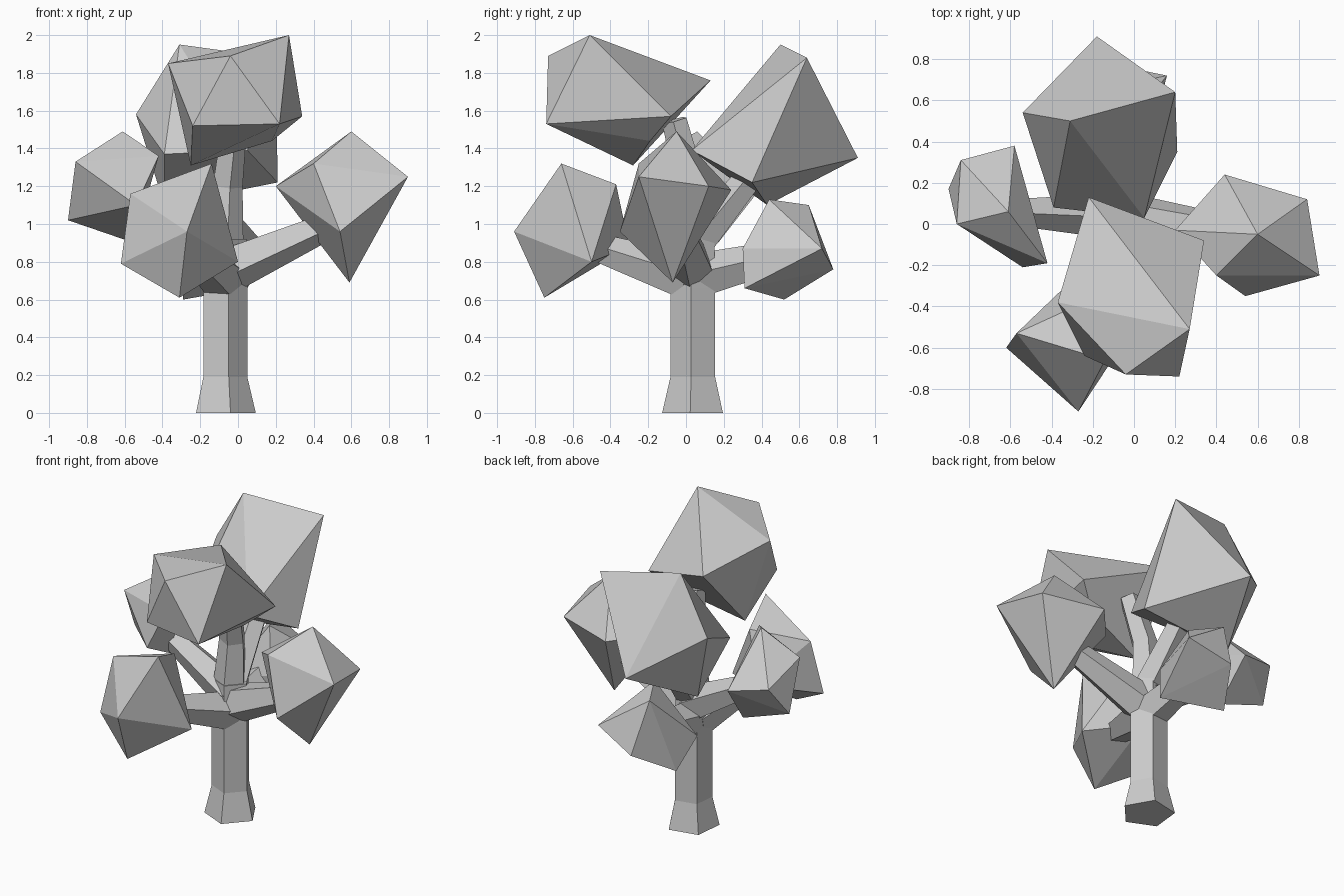
import bpy, bmesh, math
from mathutils import Vector

if "Cube" in bpy.data.objects:
    bpy.data.objects.remove(bpy.data.objects["Cube"])


def finish(name, bm):
    bmesh.ops.recalc_face_normals(bm, faces=bm.faces)
    mesh = bpy.data.meshes.new(name)
    bm.to_mesh(mesh)
    bm.free()
    obj = bpy.data.objects.new(name, mesh)
    bpy.context.collection.objects.link(obj)


def limb(name, path, radii, start=-78, sides=5):
    """Tapered five-sided tube through the path points."""
    bm = bmesh.new()
    pts = [Vector(p) for p in path]
    rings = []
    for i, (p, r) in enumerate(zip(pts, radii)):
        axis = pts[min(i + 1, len(pts) - 1)] - pts[max(i - 1, 0)]
        turn = Vector((0, 0, 1)).rotation_difference(axis)
        ring = []
        for k in range(sides):
            a = math.radians(start + 360 * k / sides)
            ring.append(bm.verts.new(p + turn @ Vector((r * math.cos(a), r * math.sin(a), 0))))
        rings.append(ring)
    for lo, hi in zip(rings, rings[1:]):
        for k in range(sides):
            j = (k + 1) % sides
            bm.faces.new((lo[k], lo[j], hi[j], hi[k]))
    bm.faces.new(rings[0])
    bm.faces.new(rings[-1])
    finish(name, bm)


def leaf_clump(name, corners):
    """Faceted clump: convex hull of a few corners."""
    bm = bmesh.new()
    for c in corners:
        bm.verts.new(c)
    res = bmesh.ops.convex_hull(bm, input=bm.verts)
    spare = [v for v in res["geom_interior"] if isinstance(v, bmesh.types.BMVert)]
    bmesh.ops.delete(bm, geom=spare, context='VERTS')
    finish(name, bm)


# Trunk with flared foot, continuing up to the top clump
limb("trunk", [(-.075, .04, 0), (-.075, .04, .19), (-.075, .04, .66), (-.075, .04, .92)],
     [.17, .125, .125, .12])
limb("trunk_top", [(-.08, .03, .85), (-.06, .03, 1.2), (-.02, -.06, 1.55)], [.11, .085, .07])

# Branches, thick at the trunk and thin at the clump
limb("right_branch", [(-.06, .03, .76), (.6, -.05, 1.05)], [.13, .065])
limb("front_branch", [(-.075, .03, .71), (-.28, -.55, .9)], [.13, .07])
limb("back_branch", [(-.075, .05, .72), (-.1, .5, .83)], [.125, .085])
limb("left_branch", [(-.08, .04, .82), (-.62, .06, 1.12)], [.12, .065])
limb("upper_back_branch", [(-.07, .04, .88), (-.1, .42, 1.35)], [.1, .07])

# Leaf clumps
leaf_clump("top_front_leaves", [
    (.27, -.51, 2), (-.04, -.73, 1.89), (-.37, -.38, 1.85), (.22, -.74, 1.53), (-.24, -.64, 1.52),
    (.34, -.08, 1.57), (-.22, .13, 1.76), (.18, -.19, 1.44), (-.25, -.28, 1.31)])
leaf_clump("top_back_leaves", [
    (-.31, .5, 1.95), (.2, .64, 1.88), (-.18, .91, 1.35), (.21, .35, 1.22), (.05, .03, 1.39),
    (-.54, .54, 1.58), (-.39, .08, 1.37), (-.39, .43, 1.1)])
leaf_clump("left_leaves", [
    (-.61, .06, 1.49), (-.86, 0, 1.33), (-.9, .17, 1.02), (-.84, .31, 1.22), (-.58, .38, 1.17),
    (-.55, .17, .9), (-.42, -.19, 1.36), (-.54, -.21, 1.1)])
leaf_clump("right_leaves", [
    (.6, -.05, 1.49), (.9, -.25, 1.25), (.84, .12, 1.2), (.44, .24, 1.18), (.4, -.25, 1.32),
    (.54, -.35, .96), (.59, -.07, .69), (.2, -.03, 1.2)])
leaf_clump("low_back_leaves", [
    (-.07, .44, 1.13), (-.18, .65, 1.1), (.16, .72, .87), (-.13, .78, .76), (-.29, .52, .6),
    (-.31, .32, .77), (.05, .31, .66), (.04, .3, .87)])
leaf_clump("low_front_leaves", [
    (-.14, -.66, 1.32), (-.27, -.91, .96), (-.31, -.75, .61), (-.57, -.53, 1.16), (-.62, -.6, .79),
    (0, -.5, .8), (-.22, -.37, 1.21), (-.33, -.3, .88)])
